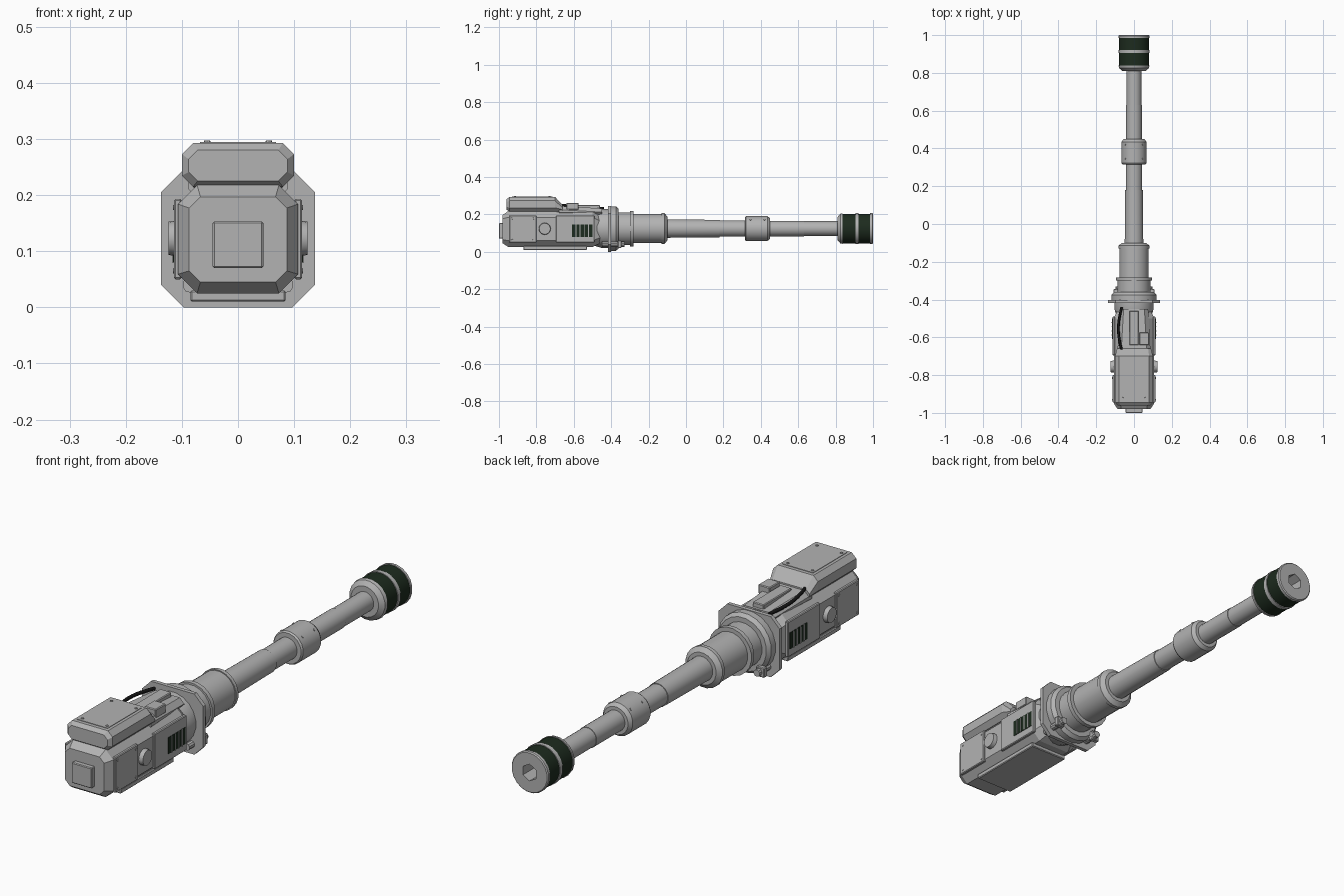
import bpy, bmesh, math
from mathutils import Vector, Matrix

cube = bpy.data.objects.get("Cube")
if cube:
    bpy.data.objects.remove(cube, do_unlink=True)

AXIS = 0.124  # height of the barrel axis


def material(name, rgb):
    m = bpy.data.materials.new(name)
    m.use_nodes = True
    m.diffuse_color = (*rgb, 1)
    bsdf = next(n for n in m.node_tree.nodes if n.type == 'BSDF_PRINCIPLED')
    bsdf.inputs["Base Color"].default_value = (*rgb, 1)
    bsdf.inputs["Roughness"].default_value = 0.7
    return m


GREY = material("grey metal", (0.45, 0.45, 0.45))
GREEN = material("dark green", (0.012, 0.024, 0.013))
BLACK = material("black rubber", (0.008, 0.008, 0.008))


def finish(name, bm, mat=GREY, smooth=False):
    bmesh.ops.recalc_face_normals(bm, faces=bm.faces)
    me = bpy.data.meshes.new(name)
    bm.to_mesh(me)
    bm.free()
    ob = bpy.data.objects.new(name, me)
    bpy.context.collection.objects.link(ob)
    me.materials.append(mat)
    if smooth:
        bpy.ops.object.select_all(action='DESELECT')
        bpy.context.view_layer.objects.active = ob
        ob.select_set(True)
        bpy.ops.object.shade_smooth_by_angle(angle=math.radians(32))
    return ob


def skin(bm, rings):
    """Join rings of points into a closed shell."""
    rings = [[bm.verts.new(p) for p in r] for r in rings]
    n = len(rings[0])
    for a, b in zip(rings, rings[1:]):
        for i in range(n):
            j = (i + 1) % n
            bm.faces.new((a[i], a[j], b[j], b[i]))
    bm.faces.new(rings[0])
    bm.faces.new(rings[-1])


def octagon(y, hx, z0, z1, c):
    return [(hx, y, z0 + c), (hx, y, z1 - c), (hx - c, y, z1), (c - hx, y, z1),
            (-hx, y, z1 - c), (-hx, y, z0 + c), (c - hx, y, z0), (hx - c, y, z0)]


def loft(name, sections, mat=GREY):
    bm = bmesh.new()
    skin(bm, [octagon(*s) for s in sections])
    return finish(name, bm, mat)


def lathe(name, profile, sides=20, smooth=True, x=0, z=AXIS, mat=GREY):
    bm = bmesh.new()
    turns = [2 * math.pi * (i + 0.5) / sides for i in range(sides)]
    skin(bm, [[(x + r * math.cos(t), y, z + r * math.sin(t)) for t in turns]
              for y, r in profile])
    return finish(name, bm, mat, smooth)


def box(name, lo, hi, mat=GREY, bevel=0):
    lo, hi = Vector(lo), Vector(hi)
    bm = bmesh.new()
    bmesh.ops.create_cube(bm, size=1, matrix=Matrix.Translation((lo + hi) / 2)
                          @ Matrix.Diagonal((*(hi - lo), 1)))
    if bevel:
        bmesh.ops.bevel(bm, geom=bm.edges[:], offset=bevel, segments=1, affect='EDGES')
    return finish(name, bm, mat)


def disc(name, centre, radius, depth, axis, sides=16, mat=GREY):
    bm = bmesh.new()
    turn = Vector((0, 0, 1)).rotation_difference(Vector(axis)).to_matrix().to_4x4()
    bmesh.ops.create_cone(bm, cap_ends=True, segments=sides, radius1=radius,
                          radius2=radius * 0.9, depth=depth,
                          matrix=Matrix.Translation(centre) @ turn)
    return finish(name, bm, mat, True)


# Receiver body
loft("body", [(-0.98, 0.087, 0.045, 0.197, 0.02), (-0.95, 0.107, 0.025, 0.218, 0.034),
              (-0.5, 0.107, 0.025, 0.218, 0.034), (-0.46, 0.09, 0.045, 0.195, 0.03)])
box("rear_plate", (-0.045, -1.0, 0.07), (0.045, -0.97, 0.153), bevel=0.003)
box("belly_plate", (-0.085, -0.87, 0.01), (0.085, -0.53, 0.03), bevel=0.003)

# Raised cover with its lid and bolts
loft("top_cover", [(-0.96, 0.088, 0.225, 0.28, 0.016), (-0.945, 0.1, 0.215, 0.293, 0.02),
                   (-0.7, 0.1, 0.215, 0.293, 0.02), (-0.66, 0.09, 0.21, 0.25, 0.015)])
box("cover_lid", (-0.068, -0.93, 0.29), (0.068, -0.715, 0.295))
for x in (-0.055, 0.055):
    for y in (-0.915, -0.73):
        disc("lid_bolt", (x, y, 0.295), 0.006, 0.005, (0, 0, 1), 8)

# Front deck
loft("deck", [(-0.68, 0.088, 0.19, 0.245, 0.02), (-0.45, 0.075, 0.19, 0.232, 0.02)])
box("deck_rail", (-0.025, -0.64, 0.225), (0.025, -0.46, 0.25), bevel=0.003)
box("deck_box", (0.028, -0.64, 0.225), (0.08, -0.575, 0.262), bevel=0.003)

# Cable bowed along the deck
curve = bpy.data.curves.new("cable", 'CURVE')
curve.dimensions = '3D'
curve.bevel_depth = 0.007
curve.bevel_resolution = 1
curve.use_fill_caps = True
spline = curve.splines.new('POLY')
spline.points.add(10)
for i, p in enumerate(spline.points):
    t = i / 10
    p.co = (-0.065 - 0.018 * math.sin(math.pi * t), -0.67 + 0.23 * t, 0.25 - 0.017 * t, 1)
curve.materials.append(BLACK)
bpy.context.collection.objects.link(bpy.data.objects.new("cable", curve))

# Side panels, round caps and vents on both sides
for s, side in ((1, "left"), (-1, "right")):
    def plate(name, y0, y1, z0, z1, x1, mat=GREY, bevel=0):
        xs = sorted((s * 0.1, s * x1))
        box(f"{side}_{name}", (xs[0], y0, z0), (xs[1], y1, z1), mat, bevel)
    plate("rear_panel", -0.945, -0.8, 0.05, 0.193, 0.114, bevel=0.003)
    plate("front_panel", -0.695, -0.49, 0.05, 0.193, 0.114, bevel=0.003)
    plate("vent", -0.61, -0.5, 0.08, 0.147, 0.1155, GREEN)
    for i in range(4):
        y = -0.588 + i * 0.022
        plate("vent_slat", y - 0.0025, y + 0.0025, 0.08, 0.147, 0.118)
    disc(f"{side}_cap", (s * 0.113, -0.755, 0.123), 0.033, 0.022, (s, 0, 0), 20)
    for y in (-0.93, -0.815):
        for z in (0.065, 0.178):
            disc(f"{side}_panel_bolt", (s * 0.114, y, z), 0.005, 0.004, (s, 0, 0), 8)
    # Pegs clamped through the flange
    lathe(f"{side}_peg", [(-0.45, 0.014), (-0.33, 0.014)], 10, x=s * 0.085, z=0.04)
    box(f"{side}_peg_bracket", (s * 0.09 - 0.018, -0.365, 0.02),
        (s * 0.09 + 0.018, -0.345, 0.06), bevel=0.003)

# Neck, octagonal flange and collar
lathe("neck", [(-0.5, 0.09), (-0.45, 0.105), (-0.41, 0.105)])
loft("flange", [(-0.418, 0.137, 0.0, 0.245, 0.04), (-0.402, 0.137, 0.0, 0.245, 0.04)])
lathe("collar", [(-0.405, 0.12), (-0.375, 0.12), (-0.36, 0.108), (-0.36, 0.085), (-0.34, 0.085)])

# Barrel shroud, barrel and mid sleeve
lathe("shroud", [(-0.36, 0.088), (-0.3, 0.088), (-0.3, 0.096), (-0.282, 0.096), (-0.282, 0.079),
                 (-0.13, 0.079), (-0.13, 0.083), (-0.115, 0.083), (-0.1, 0.065), (-0.1, 0.04)])
lathe("barrel", [(-0.12, 0.05), (0.18, 0.047), (0.18, 0.044), (0.4, 0.044),
                 (0.4, 0.042), (0.63, 0.042), (0.63, 0.04), (0.83, 0.04)])
lathe("sleeve", [(0.315, 0.045), (0.315, 0.062), (0.322, 0.067), (0.435, 0.067),
                 (0.45, 0.056), (0.45, 0.045)])
for s in (-1, 1):
    for y in (0.345, 0.42):
        disc("sleeve_bolt", (s * 0.047, y, AXIS + 0.047), 0.005, 0.006, (s, 0, 1), 8)

# Muzzle with two green bands and a hexagonal bore
muzzle = lathe("muzzle", [(0.81, 0.04), (0.81, 0.062), (0.825, 0.08), (0.838, 0.083),
                          (0.838, 0.08), (0.905, 0.08), (0.905, 0.083), (0.922, 0.083),
                          (0.922, 0.08), (0.985, 0.08), (0.985, 0.083), (0.996, 0.083),
                          (1.0, 0.079)], 20)
muzzle.data.materials.append(GREEN)
for f in muzzle.data.polygons:
    if 0.84 < f.center.y < 0.9 or 0.925 < f.center.y < 0.98:
        f.material_index = 1
cutter = lathe("bore_cutter", [(0.93, 0.034), (1.05, 0.034)], 6, False)
cutter.hide_render = True
bore = muzzle.modifiers.new("bore", 'BOOLEAN')
bore.operation = 'DIFFERENCE'
bore.object = cutter
bpy.ops.object.select_all(action='DESELECT')
bpy.context.view_layer.objects.active = muzzle
muzzle.select_set(True)
bpy.ops.object.modifier_apply(modifier="bore")
bpy.data.objects.remove(cutter, do_unlink=True)
lathe("bore_floor", [(0.928, 0.03), (0.934, 0.03)], 6, False, mat=BLACK)
